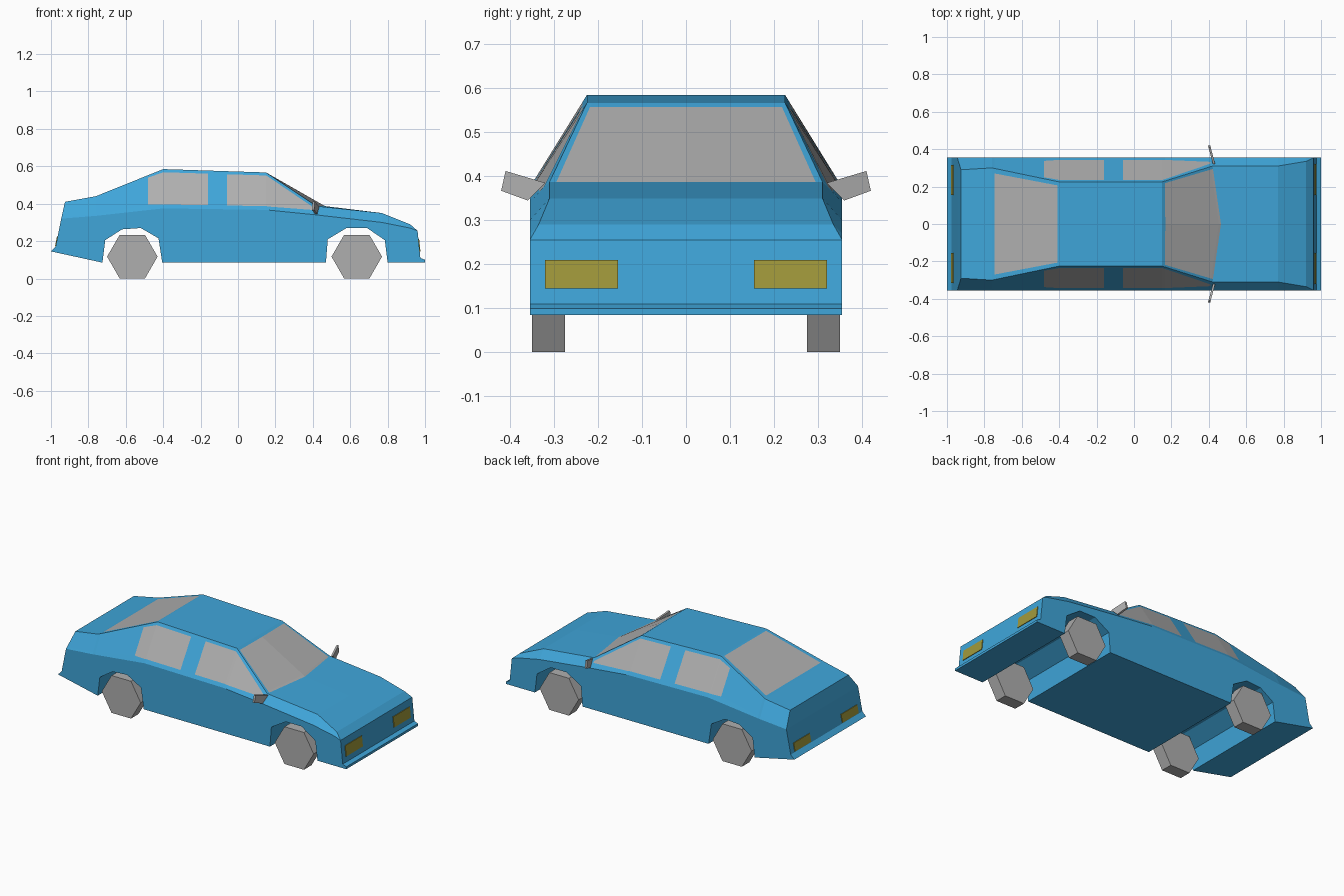
import bpy, bmesh, math
from mathutils import Vector

cube = bpy.data.objects.get("Cube")
if cube:
    bpy.data.objects.remove(cube, do_unlink=True)


def material(name, colour):
    m = bpy.data.materials.new(name)
    m.use_nodes = True
    m.diffuse_color = (*colour, 1)
    m.node_tree.nodes["Principled BSDF"].inputs["Base Color"].default_value = (*colour, 1)
    return m


blue = material("blue paint", (0.05, 0.38, 0.70))
grey = material("grey", (0.43, 0.43, 0.43))
amber = material("amber lamp", (0.36, 0.32, 0.043))


def finish(bm, name, *mats):
    bmesh.ops.remove_doubles(bm, verts=bm.verts, dist=0.0005)
    bmesh.ops.recalc_face_normals(bm, faces=bm.faces)
    mesh = bpy.data.meshes.new(name)
    bm.to_mesh(mesh)
    bm.free()
    for m in mats:
        mesh.materials.append(m)
    obj = bpy.data.objects.new(name, mesh)
    bpy.context.collection.objects.link(obj)
    return obj


def prism(name, outline, push, mat):
    """Solid made by pushing a flat outline along a vector."""
    bm = bmesh.new()
    a = [bm.verts.new(p) for p in outline]
    b = [bm.verts.new(Vector(p) + Vector(push)) for p in outline]
    bm.faces.new(a)
    bm.faces.new(b)
    for i in range(len(a)):
        j = (i + 1) % len(a)
        bm.faces.new((a[i], a[j], b[j], b[i]))
    return finish(bm, name, mat)


# Body key sections: x, top half width, top z, belt z, forward bow of the centre
HALF = 0.355
keys = [
    (-0.925, 0.29, 0.41, 0.32, 0),
    (-0.76, 0.30, 0.44, 0.335, 0),
    (-0.40, 0.225, 0.585, 0.375, 0),
    (0.15, 0.225, 0.567, 0.367, 0),
    (0.42, 0.31, 0.387, 0.34, 0.045),
    (0.77, 0.31, 0.35, 0.30, 0),
    (0.92, 0.335, 0.29, 0.27, 0),
    (0.96, HALF, 0.255, 0.255, 0),
]
REAR = keys[0][0]


def section_at(x):
    for a, b in zip(keys, keys[1:]):
        if a[0] <= x <= b[0]:
            k = (x - a[0]) / (b[0] - a[0])
            return [p + (q - p) * k for p, q in zip(a, b)]


# Extra sections at the window edges
window_edges = [-0.745, -0.48, -0.41, -0.16, -0.06, 0.165, 0.41]
xs = sorted([k[0] for k in keys] + window_edges)
sill_and_head = {-0.48: (0.155, 0.93), 0.41: (0.47, 0.66)}


def section_points(x):
    """Points from the right belt line over the roof to the left belt line."""
    _, w, top, belt, bow = section_at(x)
    lo, hi = sill_and_head.get(x, (0.1, 0.92))
    pillar = 0.91 if x < 0 else 0.95
    half = []
    for t in (0, lo, hi, 1):
        px = x - (0.02 * (1 - t) if x == REAR else 0)
        half.append(Vector((px, HALF + (w - HALF) * t, belt + (top - belt) * t)))
    half.append(Vector((x + bow * (1 - pillar), w * pillar, top)))
    right = [Vector((p.x, -p.y, p.z)) for p in half]
    return right + [Vector((x + bow, 0, top))] + half[::-1]


def glazed(x, column):
    """Whether the panel centred at x in this column is glass."""
    if column in (1, 8):
        return -0.48 < x < -0.16 or -0.06 < x < 0.41
    if column in (4, 5):
        return -0.745 < x < -0.41 or 0.165 < x < 0.42
    return False


bm = bmesh.new()
rows = [[bm.verts.new(p) for p in section_points(x)] for x in xs]
for i, (r, s) in enumerate(zip(rows, rows[1:])):
    mid = (xs[i] + xs[i + 1]) / 2
    for c in range(len(r) - 1):
        f = bm.faces.new((r[c], s[c], s[c + 1], r[c + 1]))
        f.material_index = int(glazed(mid, c))
bm.faces.new(rows[0])

# Lower outline: front bumper, front arch, floor, rear arch, rear bumper
lower = [
    (0.975, 0.11), (1.0, 0.10), (1.0, 0.085), (0.80, 0.085),
    (0.785, 0.205), (0.69, 0.27), (0.58, 0.27), (0.48, 0.21), (0.47, 0.085),
    (-0.405, 0.085), (-0.425, 0.215), (-0.52, 0.27), (-0.62, 0.263), (-0.71, 0.205),
    (-0.725, 0.085), (-1.0, 0.145), (-0.975, 0.17),
]
sides = []
for sign, column in ((-1, 0), (1, -1)):
    under = [bm.verts.new((x, sign * HALF, z)) for x, z in lower]
    bm.faces.new([r[column] for r in rows] + under)
    sides.append([rows[-1][column]] + under + [rows[0][column]])
a, b = sides
for i in range(len(a) - 1):
    bm.faces.new((a[i], a[i + 1], b[i + 1], b[i]))
finish(bm, "car_body", blue, grey)

# Wheels: six-sided
for end, cx in (("rear", -0.565), ("front", 0.635)):
    for side, y in (("right", -0.35), ("left", 0.275)):
        ring = [(cx + 0.135 * math.cos(k * math.pi / 3), y,
                 0.117 + 0.135 * math.sin(k * math.pi / 3)) for k in range(6)]
        prism(f"{end}_{side}_wheel", ring, (0, 0.075, 0), grey)

# Mirrors and lamps on both sides
for side, s in (("right", -1), ("left", 1)):
    blade = [(0.42, 0.367), (0.41, 0.412), (0.32, 0.385), (0.36, 0.345)]
    prism(f"{side}_mirror", [(0.425 - 0.27 * (y - 0.31), s * y, z) for y, z in blade],
          (0.012, 0, 0), grey)

    def lamp(name, y0, y1, low, high, push):
        corners = [(low[0], s * y0, low[1]), (low[0], s * y1, low[1]),
                   (high[0], s * y1, high[1]), (high[0], s * y0, high[1])]
        prism(f"{side}_{name}", corners, (push, 0, 0), amber)

    lamp("headlamp", 0.155, 0.32, (0.9714, 0.145), (0.9647, 0.21), 0.004)
    lamp("tail_lamp", 0.155, 0.315, (-0.973, 0.175), (-0.963, 0.225), -0.005)
